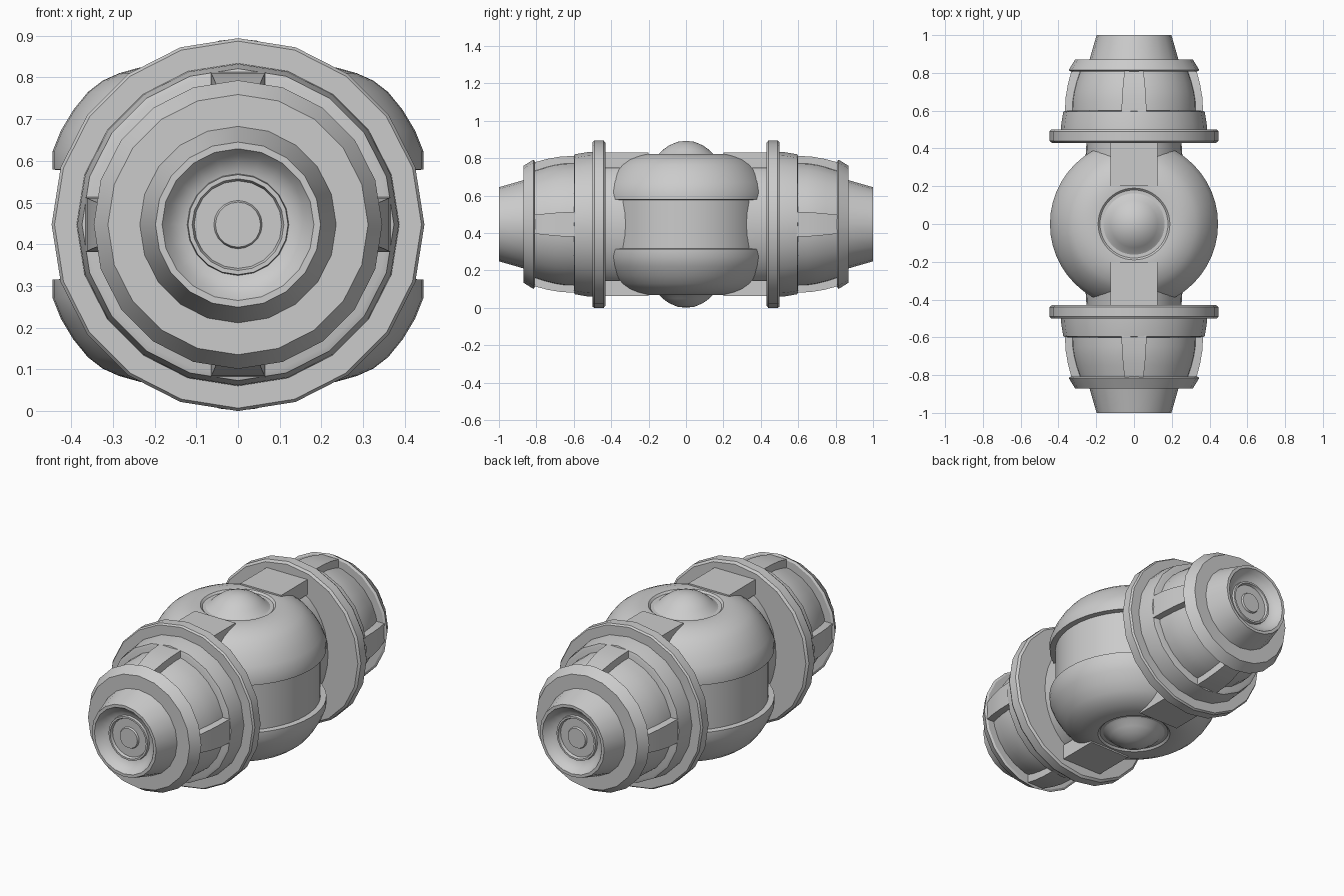
import bpy, bmesh, math
from mathutils import Vector, Matrix

ZC = 0.447  # height of the long axis

if "Cube" in bpy.data.objects:
    bpy.data.objects.remove(bpy.data.objects["Cube"], do_unlink=True)

grey = bpy.data.materials.new("light_grey")
grey.use_nodes = True
grey.diffuse_color = (0.6, 0.6, 0.6, 1)
grey.node_tree.nodes["Principled BSDF"].inputs["Base Color"].default_value = (0.6, 0.6, 0.6, 1)


def finish(name, bm, angle=30):
    bmesh.ops.remove_doubles(bm, verts=bm.verts, dist=1e-5)
    bmesh.ops.recalc_face_normals(bm, faces=bm.faces)
    mesh = bpy.data.meshes.new(name)
    bm.to_mesh(mesh)
    bm.free()
    mesh.materials.append(grey)
    obj = bpy.data.objects.new(name, mesh)
    obj.location.z = ZC
    bpy.context.collection.objects.link(obj)
    bpy.ops.object.select_all(action="DESELECT")
    obj.select_set(True)
    bpy.context.view_layer.objects.active = obj
    bpy.ops.object.shade_smooth_by_angle(angle=math.radians(angle))
    return obj


def lathe(name, profile, turn, sides=20, angle=30, scale=(1, 1, 1)):
    """Spin (radius, height) points about z, then turn and scale the result."""
    bm = bmesh.new()
    verts = [bm.verts.new((0, r, h)) for r, h in profile]
    edges = [bm.edges.new(pair) for pair in zip(verts, verts[1:])]
    bmesh.ops.spin(bm, geom=verts + edges, cent=(0, 0, 0), axis=(0, 0, 1),
                   angle=math.tau, steps=sides, use_duplicate=False)
    bm.transform(Matrix.Diagonal(Vector(scale)).to_4x4() @ turn)
    return finish(name, bm, angle)


def loft(name, sections, turn):
    """Join four-cornered sections into a closed solid."""
    bm = bmesh.new()
    rings = [[bm.verts.new(turn @ Vector(p)) for p in s] for s in sections]
    for a, b in zip(rings, rings[1:]):
        for i in range(4):
            j = (i + 1) % 4
            bm.faces.new((a[i], a[j], b[j], b[i]))
    bm.faces.new(rings[0])
    bm.faces.new(rings[-1])
    return finish(name, bm)


flange = [(0, 0.43), (0.435, 0.43), (0.447, 0.44), (0.447, 0.49), (0.44, 0.5), (0, 0.5)]
collar = [(0, 0.48), (0.388, 0.48), (0.385, 0.53), (0.374, 0.595), (0.36, 0.6), (0, 0.6)]
barrel = [(0.335, 0.59), (0.333, 0.65), (0.325, 0.7), (0.312, 0.75), (0.29, 0.815)]
end_rim = [(0, 0.808), (0.335, 0.808), (0.346, 0.815), (0.312, 0.87), (0, 0.87)]
nozzle = [(0.237, 0.865), (0.198, 1), (0.182, 1), (0.165, 0.975), (0.14, 0.955), (0.122, 0.95),
          (0.12, 0.965), (0.11, 0.965), (0.105, 0.95), (0.058, 0.95), (0.054, 0.96), (0, 0.96)]

# End assemblies, front and back
for end, sign in (("front", -1), ("back", 1)):
    along = Matrix.Rotation(-sign * math.pi / 2, 4, "X")
    for part, profile in (("flange", flange), ("collar", collar), ("barrel", barrel),
                          ("end_rim", end_rim), ("nozzle", nozzle)):
        lathe(f"{end}_{part}", profile, along, 24 if part == "barrel" else 20)
    # Four tapering ribs round each barrel
    for i in range(4):
        stations = [(0.59, 0.366, 0.066), (0.67, 0.362, 0.064),
                    (0.74, 0.35, 0.058), (0.815, 0.33, 0.05)]
        sections = [[(-w, 0.27, h), (w, 0.27, h), (w, r, h), (-w, r, h)] for h, r, w in stations]
        loft(f"{end}_rib_{i + 1}", sections, along @ Matrix.Rotation(i * math.pi / 2, 4, "Z"))

# Oval core joining the flanges, waisted where it meets the pods
core = [(0, -0.45), (0.33, -0.45), (0.335, -0.38), (0.345, -0.3),
        (0.345, 0.3), (0.335, 0.38), (0.33, 0.45), (0, 0.45)]
lathe("core", core, Matrix.Rotation(math.pi / 2, 4, "X"), 32, 40, (0.76, 1, 1))

# Rounded central pods with a side groove
upper = [(0, 0.365), (0.18, 0.365), (0.19, 0.375), (0.235, 0.377), (0.285, 0.363), (0.325, 0.345),
         (0.36, 0.318), (0.395, 0.275), (0.425, 0.225), (0.445, 0.175), (0.445, 0.132), (0.415, 0.13)]
lathe("central_pods", upper + [(r, -h) for r, h in reversed(upper)], Matrix.Identity(4), 48, 40)

# Domes and flat beams, top and bottom
dome = [(0.168, 0.362), (0.15, 0.372), (0.125, 0.397), (0.09, 0.422), (0.045, 0.441), (0, 0.446)]
for side, tilt in (("top", 0), ("bottom", math.pi)):
    turn = Matrix.Rotation(tilt, 4, "Y")
    lathe(f"{side}_dome", dome, turn, 32, 40)
    for end, sign in (("front", -1), ("back", 1)):
        sections = [[(-w, sign * y, 0.3), (w, sign * y, 0.3), (w, sign * y, 0.384), (-w, sign * y, 0.384)]
                    for y, w in ((0.44, 0.125), (0.2, 0.125))]
        loft(f"{side}_{end}_beam", sections, turn)
